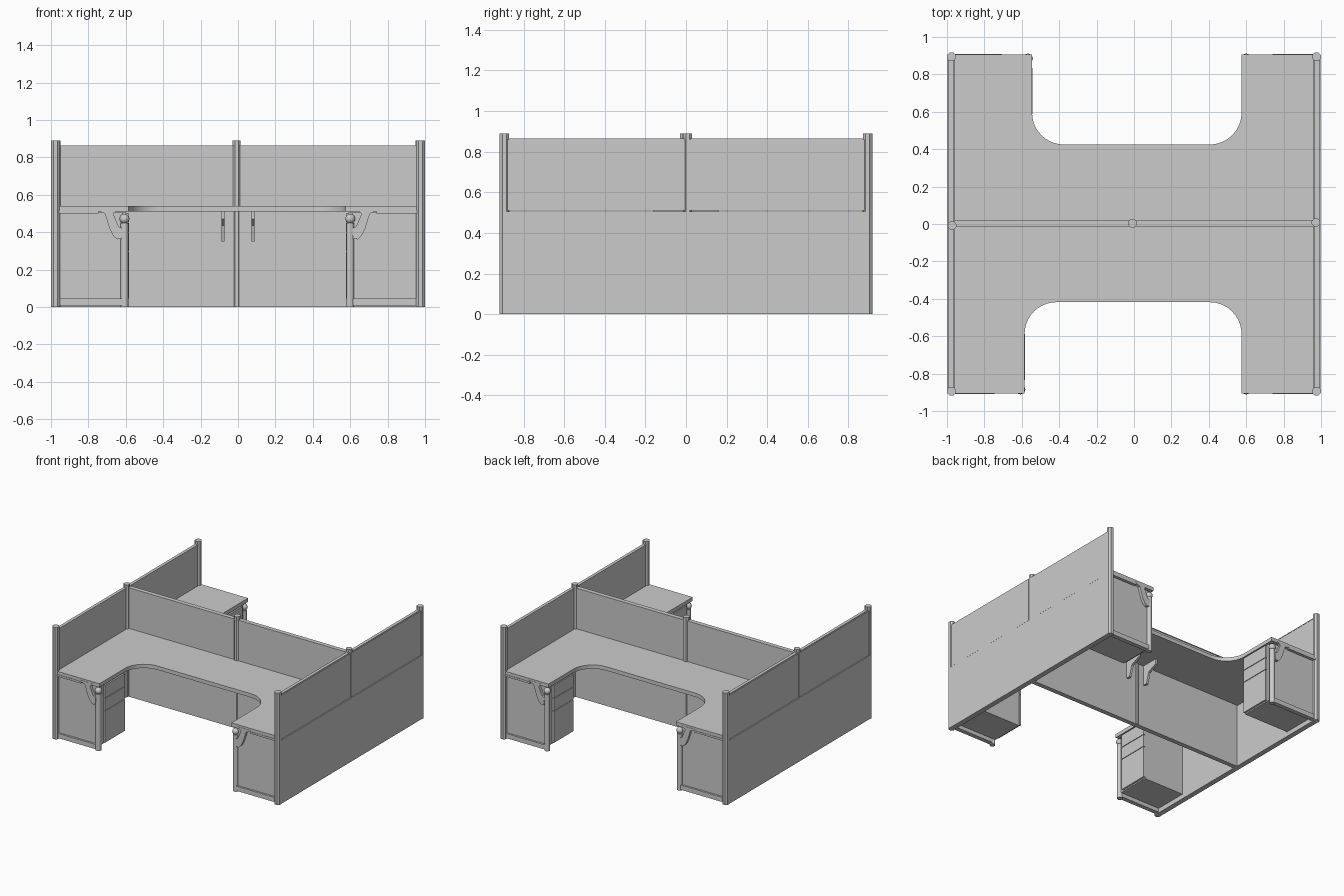
import bpy, bmesh, math
from mathutils import Matrix

cube = bpy.data.objects.get("Cube")
if cube:
    bpy.data.objects.remove(cube, do_unlink=True)

grey = bpy.data.materials.new("office grey")
grey.use_nodes = True
grey.diffuse_color = (0.6, 0.6, 0.6, 1)
grey.node_tree.nodes["Principled BSDF"].inputs["Base Color"].default_value = (0.6, 0.6, 0.6, 1)


def finish(name, bm):
    bmesh.ops.recalc_face_normals(bm, faces=bm.faces)
    mesh = bpy.data.meshes.new(name)
    bm.to_mesh(mesh)
    bm.free()
    mesh.materials.append(grey)
    obj = bpy.data.objects.new(name, mesh)
    bpy.context.collection.objects.link(obj)
    return obj


def box(name, xs, ys, zs):
    bm = bmesh.new()
    size = [abs(r[1] - r[0]) for r in (xs, ys, zs)]
    mid = [(r[0] + r[1]) / 2 for r in (xs, ys, zs)]
    bmesh.ops.create_cube(bm, size=1, matrix=Matrix.Translation(mid) @ Matrix.Diagonal(size + [1]))
    return finish(name, bm)


def post(name, x, y, height, radius, sides):
    bm = bmesh.new()
    turn = Matrix.Rotation(math.pi / sides, 4, "Z")
    bmesh.ops.create_cone(bm, cap_ends=True, segments=sides, radius1=radius, radius2=radius,
                          depth=height, matrix=Matrix.Translation((x, y, height / 2)) @ turn)
    return finish(name, bm)


def extrude(name, points, offset):
    bm = bmesh.new()
    face = bm.faces.new([bm.verts.new(p) for p in points])
    ext = bmesh.ops.extrude_face_region(bm, geom=[face])
    bmesh.ops.translate(bm, vec=offset, verts=[v for v in ext["geom"] if isinstance(v, bmesh.types.BMVert)])
    return finish(name, bm)


TOP, UNDER = 0.54, 0.51
END = 0.905


def worktop(name, sy, left, right, inner, radius):
    """U-shaped top with two rounded inside corners."""
    pts = [(-0.96, 0.01), (-0.96, END), (left, END)]
    steps = 10
    for i in range(steps + 1):
        a = math.pi + i / steps * math.pi / 2
        pts.append((left + radius + radius * math.cos(a), inner + radius + radius * math.sin(a)))
    for i in range(steps + 1):
        a = 1.5 * math.pi + i / steps * math.pi / 2
        pts.append((right - radius + radius * math.cos(a), inner + radius + radius * math.sin(a)))
    pts += [(right, END), (0.96, END), (0.96, 0.01)]
    extrude(name, [(x, sy * y, UNDER) for x, y in pts], (0, 0, TOP - UNDER))


def pedestal(label, sx, sy, edge):
    """Drawer cabinet, end panel, round leg and hooked bracket at one corner."""

    def part(name, xs, ys, zs):
        box(label + name, [sx * x for x in xs], [sy * y for y in ys], zs)

    part("cabinet", (edge + 0.012, 0.955), (0.59, 0.86), (0.035, 0.505))
    for i, zs in enumerate([(0.045, 0.295), (0.3, 0.395), (0.4, 0.5)]):
        part("drawer_front_%d" % i, (edge - 0.003, edge + 0.014), (0.588, 0.835), zs)
    part("end_panel", (edge + 0.03, 0.955), (0.86, 0.885), (0.04, 0.505))
    part("base_rail", (edge + 0.03, 0.96), (0.865, 0.9), (0.008, 0.045))
    part("top_rail", (edge + 0.16, 0.96), (0.87, 0.908), (0.5, 0.515))
    # leg with a ball on top
    leg_x, leg_y = sx * (edge + 0.02), sy * 0.885
    post(label + "leg", leg_x, leg_y, 0.45, 0.021, 16)
    bm = bmesh.new()
    bmesh.ops.create_uvsphere(bm, u_segments=16, v_segments=10, radius=0.026,
                              matrix=Matrix.Translation((leg_x, leg_y, 0.472)))
    finish(label + "leg_ball", bm)
    # hooked bracket holding the top
    hook = [(0.165, 0.525), (0.15, 0.51), (0.125, 0.5), (0.1, 0.42), (0.08, 0.38), (0.06, 0.362),
            (0.035, 0.365), (0.03, 0.42), (0.05, 0.43), (0.06, 0.45), (0.08, 0.5), (0.05, 0.525)]
    extrude(label + "hook_bracket", [(sx * (edge + x), sy * 0.885, z) for x, z in hook],
            (0, sy * 0.022, 0))


# side walls, their top trims and posts
for sx, side in ((1, "left_"), (-1, "right_")):
    box(side + "lower_wall", (sx * 0.957, sx * 0.998), (-0.895, 0.895), (0, 0.506))
    for sy, end in ((-1, "front_"), (1, "rear_")):
        box(side + end + "upper_wall", (sx * 0.965, sx * 0.994), (sy * 0.006, sy * 0.89), (0.51, 0.86))
        box(side + end + "trim", (sx * 0.963, sx * 0.988), (sy * 0.006, sy * 0.89), (0.86, 0.865))
        post(side + end + "post", sx * 0.976, sy * 0.894, 0.89, 0.0255, 8)
    post(side + "middle_post", sx * 0.972, sx * 0.008, 0.89, 0.0235, 8)

# dividing wall between the two desks
for sx, side in ((1, "left_"), (-1, "right_")):
    box(side + "lower_divider", (0, sx * 0.96), (-0.015, 0.022), (0, 0.51))
    box(side + "upper_divider", (0, sx * 0.96), (-0.01, 0.017), (0.51, 0.86))
    box(side + "divider_trim", (0, sx * 0.96), (-0.014, 0.021), (0.86, 0.865))
post("centre_post", -0.008, 0.004, 0.89, 0.0245, 8)

# tops, corner pedestals and middle brackets
worktop("front_worktop", -1, -0.585, 0.575, 0.418, 0.17)
worktop("rear_worktop", 1, -0.545, 0.575, 0.425, 0.17)
for sx, sy, edge, label in ((1, -1, 0.58, "front_left_"), (-1, -1, 0.587, "front_right_"),
                            (1, 1, 0.58, "rear_left_"), (-1, 1, 0.547, "rear_right_")):
    pedestal(label, sx, sy, edge)
    arm = [(0.015, UNDER), (0.16, UNDER), (0.16, 0.47), (0.08, 0.435), (0.055, 0.35), (0.015, 0.35)]
    extrude(label + "middle_bracket", [(sx * 0.08 - 0.009, sy * y, z) for y, z in arm], (0.018, 0, 0))

# smooth only the round parts
bpy.ops.object.select_all(action="DESELECT")
for obj in bpy.context.collection.objects:
    if obj.type == "MESH" and obj.name.endswith(("leg", "ball", "worktop")):
        obj.select_set(True)
        bpy.context.view_layer.objects.active = obj
bpy.ops.object.shade_smooth_by_angle(angle=math.radians(30))
